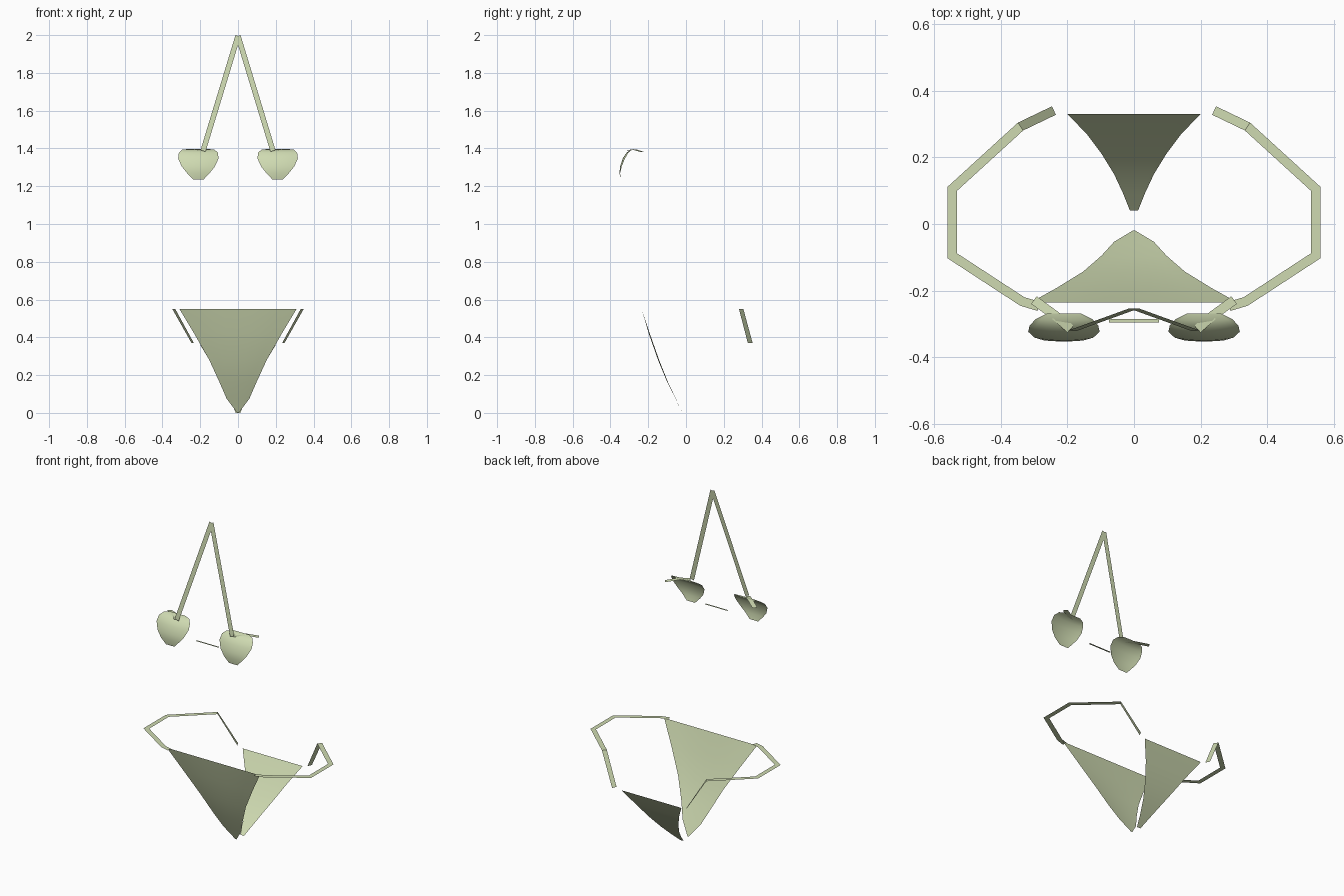
import bpy, math
from mathutils import Vector

if "Cube" in bpy.data.objects:
    bpy.data.objects.remove(bpy.data.objects["Cube"])

mat = bpy.data.materials.new("pale_green_fabric")
mat.diffuse_color = (0.62, 0.70, 0.44, 1)
mat.use_nodes = True
mat.node_tree.nodes["Principled BSDF"].inputs["Base Color"].default_value = mat.diffuse_color


def make(name, verts, faces, smooth=False):
    me = bpy.data.meshes.new(name)
    me.from_pydata(verts, [], faces)
    me.materials.append(mat)
    for p in me.polygons:
        p.use_smooth = smooth
    ob = bpy.data.objects.new(name, me)
    bpy.context.collection.objects.link(ob)
    return ob


def sheet(name, rows, cx=0, bulge=0.0, cols=8):
    """Cloth panel from rows of (y, z, half width); the middle bulges forward."""
    wmax = max(r[2] for r in rows)
    verts, faces = [], []
    for i, (y, z, w) in enumerate(rows):
        fade = math.sin(math.pi * i / (len(rows) - 1))
        for j in range(cols + 1):
            t = 2 * j / cols - 1
            verts.append((cx + w * t, y + bulge * fade * (w / wmax) * t * t, z))
    n = cols + 1
    for i in range(len(rows) - 1):
        for j in range(cols):
            a = i * n + j
            faces.append((a, a + 1, a + n + 1, a + n))
    return make(name, verts, faces, True)


def ribbon(name, pts, width, side=1, normal=(0, 0, 1)):
    """Flat mitred strip along a path; side = -1 mirrors it across x."""
    pts = [Vector((p[0] * side, p[1], p[2])) for p in pts]
    nrm = Vector(normal)
    perps = [(b - a).cross(nrm).normalized() for a, b in zip(pts, pts[1:])]
    verts = []
    for i, p in enumerate(pts):
        a, b = perps[max(i - 1, 0)], perps[min(i, len(perps) - 1)]
        m = (a + b).normalized()
        m *= width / 2 / m.dot(a)
        verts += [p + m, p - m]
    faces = [(2 * i, 2 * i + 1, 2 * i + 3, 2 * i + 2) for i in range(len(pts) - 1)]
    return make(name, verts, faces)


# Lower garment: front and back panels
sheet("front_panel", [(-0.235, 0.55, 0.31), (-0.197, 0.42, 0.232), (-0.148, 0.28, 0.152),
                      (-0.098, 0.16, 0.097), (-0.055, 0.075, 0.06), (-0.02, 0.0, 0.004)],
      bulge=0.012)
sheet("back_panel", [(0.33, 0.36, 0.2), (0.27, 0.265, 0.142), (0.21, 0.18, 0.097),
                     (0.15, 0.108, 0.06), (0.09, 0.047, 0.032), (0.04, 0.0, 0.012)])

CUP = [(-0.268, 1.397, 0.05), (-0.29, 1.394, 0.085), (-0.315, 1.378, 0.103),
       (-0.335, 1.347, 0.107), (-0.349, 1.305, 0.088), (-0.352, 1.27, 0.06),
       (-0.346, 1.236, 0.028)]

for side, label in ((-1, "left"), (1, "right")):
    # Hip string that wraps round from front panel to back panel
    ribbon(label + "_hip_string",
           [(0.285, -0.247, 0.55), (0.335, -0.232, 0.55), (0.545, -0.095, 0.55),
            (0.545, 0.105, 0.55), (0.34, 0.292, 0.55), (0.24, 0.34, 0.37)], 0.028, side)
    # Upper garment: cup, short side strap and neck strap
    sheet(label + "_cup", CUP, 0.21 * side, 0.012, 12)
    ribbon(label + "_side_strap",
           [(0.19, -0.315, 1.388), (0.235, -0.275, 1.395), (0.30, -0.228, 1.38)], 0.028, side)
    ribbon(label + "_neck_strap",
           [(0.185, -0.32, 1.387), (0.0, -0.253, 1.996)], 0.028, side, (0, -0.994, 0.109))

# Thin band between the cups
ribbon("centre_band", [(-0.075, -0.29, 1.28), (0.075, -0.29, 1.28)], 0.011)
